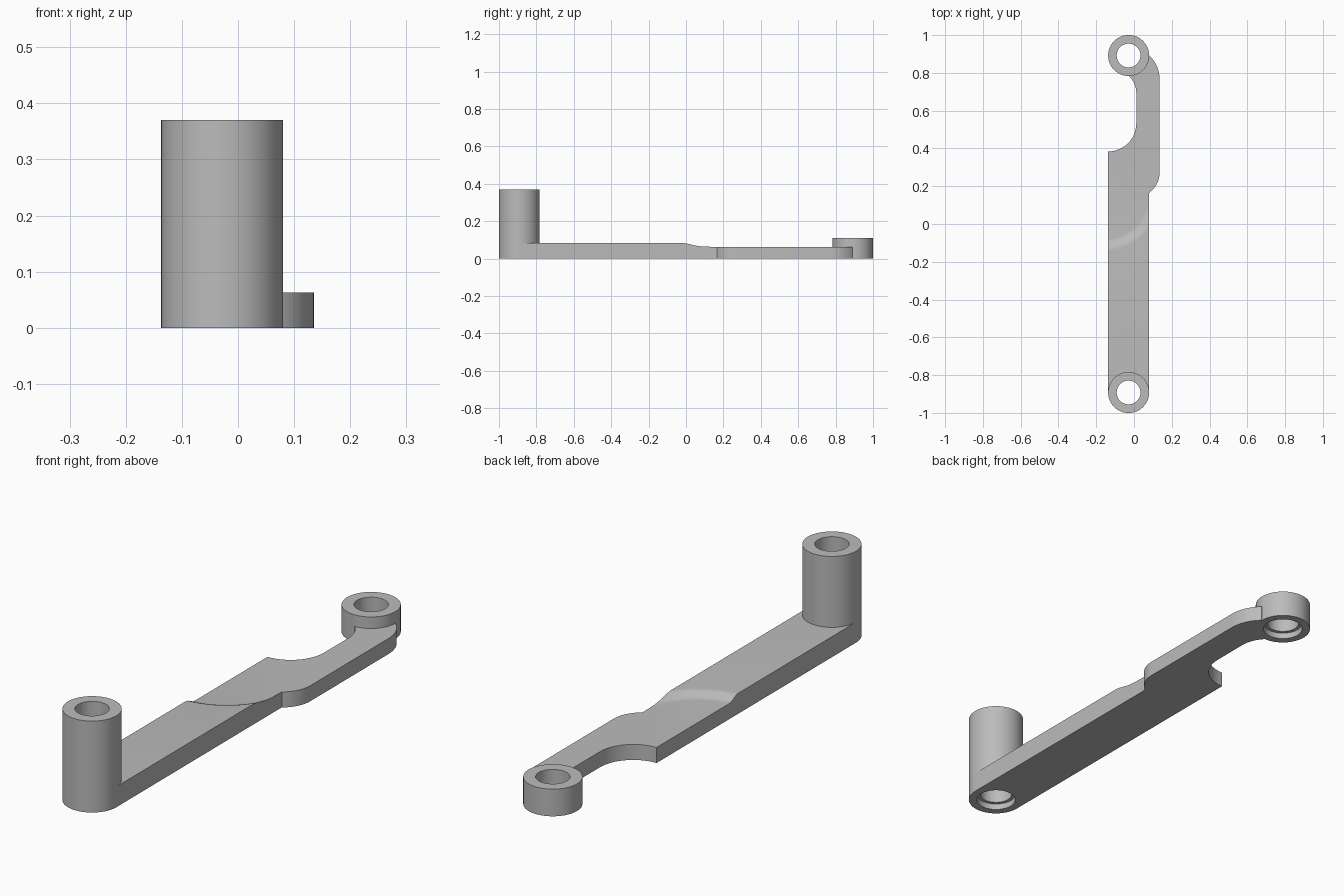
import bpy, bmesh
from math import sin, cos, pi, sqrt, radians

if "Cube" in bpy.data.objects:
    bpy.data.objects.remove(bpy.data.objects["Cube"], do_unlink=True)

grey = bpy.data.materials.new("plain grey")
grey.use_nodes = True
colour = (0.5, 0.5, 0.5, 1)
grey.diffuse_color = colour
grey.node_tree.nodes["Principled BSDF"].inputs["Base Color"].default_value = colour

LEFT, RIGHT, OUTER = -0.137, 0.08, 0.135     # plan edges of the arm
LOW, HIGH = 0.063, 0.083                     # arm thicknesses
HUB_X, POST_Y, RING_Y, HUB_R = -0.0285, -0.892, 0.892, 0.1085


def finish(bm, name):
    bmesh.ops.recalc_face_normals(bm, faces=bm.faces[:])
    mesh = bpy.data.meshes.new(name)
    bm.to_mesh(mesh)
    bm.free()
    mesh.materials.append(grey)
    obj = bpy.data.objects.new(name, mesh)
    bpy.context.collection.objects.link(obj)
    bpy.ops.object.select_all(action='DESELECT')
    obj.select_set(True)
    bpy.context.view_layer.objects.active = obj
    bpy.ops.object.shade_smooth_by_angle(angle=radians(30))


def hub(name, y, height, bore=0.063, counterbore=0.077, step=0.025, n=72):
    """Hollow cylinder with a wider recess in its underside."""
    profile = [(HUB_R, 0), (HUB_R, height), (bore, height),
               (bore, step), (counterbore, step), (counterbore, 0)]
    bm = bmesh.new()
    loops = [[bm.verts.new((HUB_X + r * cos(2 * pi * i / n),
                            y + r * sin(2 * pi * i / n), z)) for r, z in profile]
             for i in range(n)]
    for i in range(n):
        a, b = loops[i], loops[(i + 1) % n]
        for j in range(len(profile)):
            k = (j + 1) % len(profile)
            bm.faces.new((a[j], b[j], b[k], a[k]))
    finish(bm, name)


def arc(cx, cy, r, start, end, n=14):
    angles = [radians(start + (end - start) * i / n) for i in range(n + 1)]
    return [(cx + r * cos(a), cy + r * sin(a)) for a in angles]


def arm():
    bm = bmesh.new()
    cols, steps = 32, 10
    cx, cy, r_in, r_out = -0.161, 0.16, 0.241, 0.301
    xs = [LEFT + (RIGHT - LEFT) * sin(pi / 2 * i / cols) for i in range(cols + 1)]

    # Thick front half, starting inside the post wall
    rows = [[bm.verts.new((x, POST_Y + sqrt(max(0, 0.1 ** 2 - (x - HUB_X) ** 2)), HIGH))
             for x in xs]]
    # Curved ramp down to the thin half
    for k in range(steps + 1):
        t = k / steps
        r = r_out + (r_in - r_out) * t
        z = HIGH + (LOW - HIGH) * t * t * (3 - 2 * t)
        rows.append([bm.verts.new((x, cy - sqrt(max(0, r * r - (x - cx) ** 2)), z))
                     for x in xs])
    for a, b in zip(rows, rows[1:]):
        for i in range(cols):
            bm.faces.new((a[i], a[i + 1], b[i + 1], b[i]))

    # Thin rear half: bulging right edge, ring end, then notched left edge
    outline = arc(OUTER - 0.128, 0.27, 0.128, -55, 0)
    outline += arc(OUTER - 0.163, 0.77, 0.163, 0, 48)
    outline += arc(HUB_X, RING_Y, 0.1, 0, -90)
    outline += arc(0.0125 - 0.132, 0.69, 0.132, 47, 0)
    outline += arc(LEFT, 0.533, 0.149, 0, -90)
    rear = [bm.verts.new((x, y, LOW)) for x, y in outline]
    bm.faces.new(rows[-1] + rear)

    # Close the walls and flat underside
    result = bmesh.ops.extrude_face_region(bm, geom=bm.faces[:], use_keep_orig=True)
    for item in result["geom"]:
        if isinstance(item, bmesh.types.BMVert):
            item.co.z = 0
    finish(bm, "arm")


hub("tall_post", POST_Y, 0.37)
hub("short_ring", RING_Y, 0.11)
arm()
